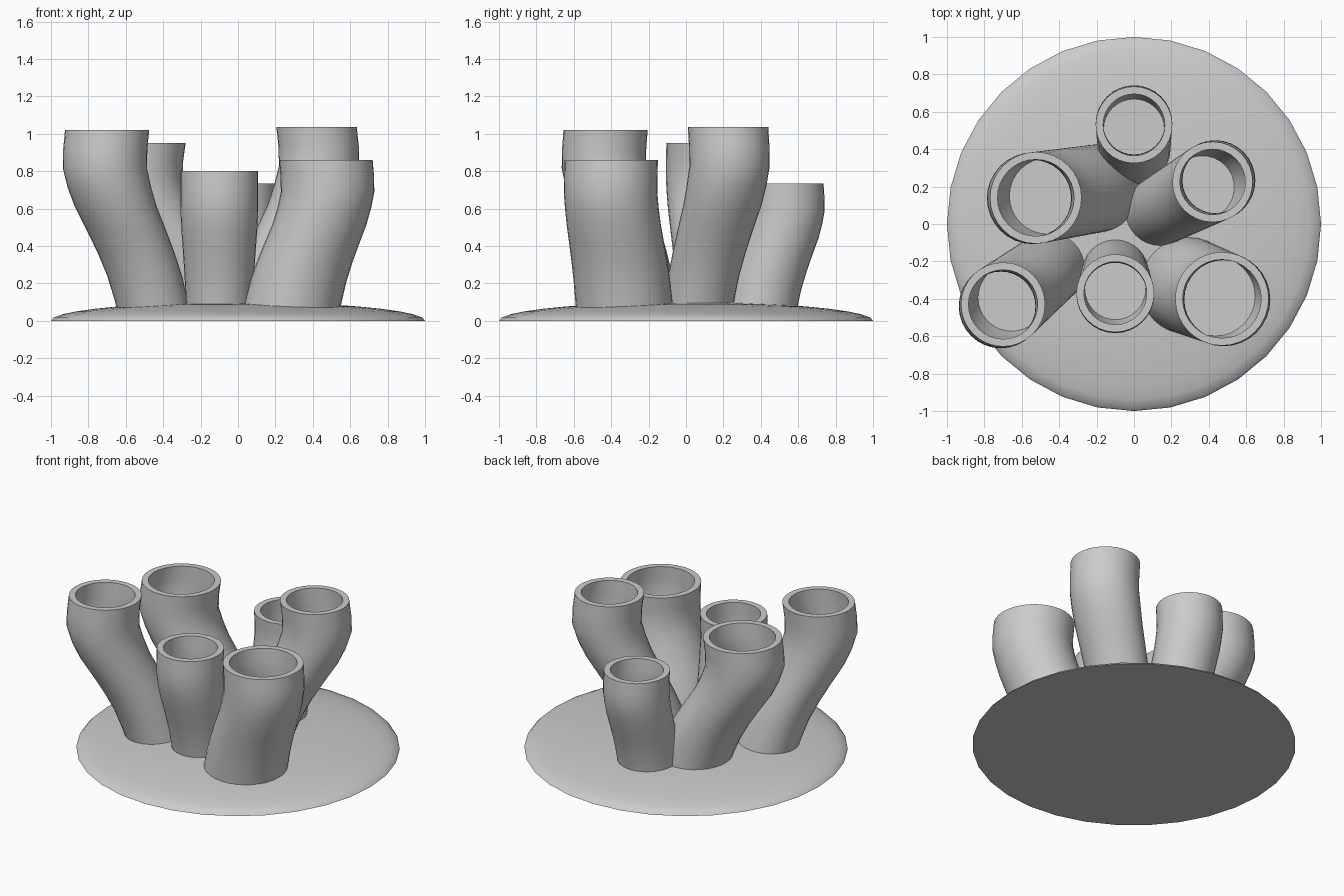
import bpy, bmesh, math

if "Cube" in bpy.data.objects:
    bpy.data.objects.remove(bpy.data.objects["Cube"])

SIDES = 32


def lathe_rings(name, rings, angle=40):
    """Skin a stack of horizontal rings (x, y, z, radius), capping both ends."""
    bm = bmesh.new()
    loops = []
    for x, y, z, r in rings:
        loops.append([bm.verts.new((x + r * math.cos(2 * math.pi * i / SIDES),
                                    y + r * math.sin(2 * math.pi * i / SIDES), z))
                      for i in range(SIDES)])
    for a, b in zip(loops, loops[1:]):
        for i in range(SIDES):
            j = (i + 1) % SIDES
            bm.faces.new((a[i], a[j], b[j], b[i]))
    bm.faces.new(loops[0][::-1])
    bm.faces.new(loops[-1])
    bmesh.ops.recalc_face_normals(bm, faces=bm.faces)
    me = bpy.data.meshes.new(name)
    bm.to_mesh(me)
    bm.free()
    ob = bpy.data.objects.new(name, me)
    bpy.context.collection.objects.link(ob)
    bpy.ops.object.select_all(action='DESELECT')
    ob.select_set(True)
    bpy.context.view_layer.objects.active = ob
    bpy.ops.object.shade_smooth_by_angle(angle=math.radians(angle))
    return ob


# Low domed base: a flattened half sphere
lathe_rings("base", [(0, 0, 0.1 * math.sin(a), math.cos(a))
                     for a in [math.radians(90 * k / 9) for k in range(9)]]
            + [(0, 0, 0.1, 0.03)])

# Bend profile: (height fraction, share of the way from top to foot)
BEND = [(0.04, 1.06), (0.12, 0.97), (0.24, 0.83), (0.36, 0.64), (0.48, 0.42),
        (0.6, 0.19), (0.7, 0.05), (0.8, -0.05), (0.9, -0.04), (1.0, 0.0)]
WALL = 0.04


def tube(name, top, foot, height, r_top, r_foot):
    def ring(f, s, inset=0):
        k = min(max(s, 0), 1)
        return (top[0] + (foot[0] - top[0]) * s, top[1] + (foot[1] - top[1]) * s,
                f * height, r_top + (r_foot - r_top) * k - inset)
    outer = [ring(f, s) for f, s in BEND]
    inner = [ring(f, s, WALL) for f, s in reversed(BEND) if f > 0.55]
    lathe_rings(name, outer + inner)


# Six bent open tubes growing out of the base
tube("tube_back", (0, 0.53), (0, 0.40), 0.735, 0.205, 0.195)
tube("tube_back_right", (0.42, 0.225), (0.14, 0.07), 1.035, 0.215, 0.185)
tube("tube_front_right", (0.47, -0.4), (0.29, -0.33), 0.86, 0.25, 0.26)
tube("tube_front_centre", (-0.1, -0.37), (-0.1, -0.26), 0.8, 0.208, 0.178)
tube("tube_front_left", (-0.7, -0.43), (-0.46, -0.24), 1.02, 0.225, 0.195)
tube("tube_back_left", (-0.525, 0.14), (-0.2, 0.19), 0.95, 0.245, 0.235)
